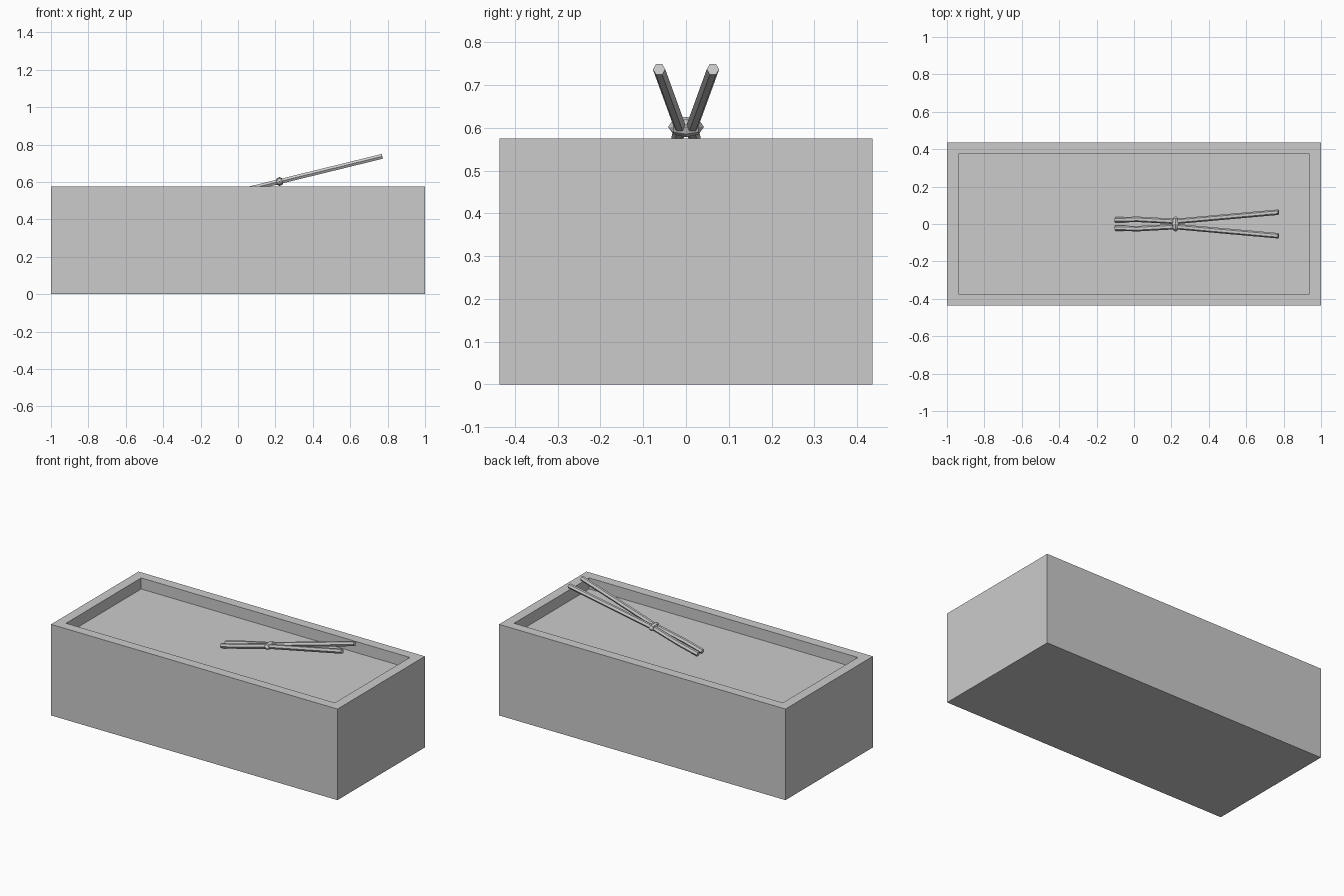
import bpy, bmesh
from math import cos, sin, pi
from mathutils import Matrix, Vector

cube = bpy.data.objects.get("Cube")
if cube:
    bpy.data.objects.remove(cube, do_unlink=True)

GREY = (0.6, 0.6, 0.6, 1)
grey = bpy.data.materials.new("plain grey")
grey.use_nodes = True
grey.diffuse_color = GREY
grey.node_tree.nodes["Principled BSDF"].inputs["Base Color"].default_value = GREY


def make_object(name, bm):
    bmesh.ops.recalc_face_normals(bm, faces=bm.faces[:])
    mesh = bpy.data.meshes.new(name)
    bm.to_mesh(mesh)
    bm.free()
    mesh.materials.append(grey)
    obj = bpy.data.objects.new(name, mesh)
    bpy.context.collection.objects.link(obj)
    return obj


# Trough: a solid block with a shallow recess in its top
WIDTH, DEPTH, HEIGHT = 2.0, 0.872, 0.575
RIM, FLOOR = 0.087, 0.505
bm = bmesh.new()
bmesh.ops.create_cube(bm, size=1, matrix=Matrix.Translation((0, 0, HEIGHT / 2))
                      @ Matrix.Diagonal((WIDTH, DEPTH, HEIGHT, 1)))
top = max(bm.faces, key=lambda f: f.calc_center_median().z)
bmesh.ops.inset_individual(bm, faces=[top], thickness=RIM)
sunk = bmesh.ops.extrude_discrete_faces(bm, faces=[top])["faces"][0]
for v in sunk.verts:
    v.co.z = FLOOR
make_object("trough", bm)

# Tongs: two mirrored six-sided arms that lean on the recess floor
PIVOT = Vector((0.222, 0, 0.602))
SLOPE = 0.245
ARM_PATH = [(-0.1, 0.022), (0.02, 0.025), (0.222, 0.014), (0.772, 0.063)]


def tong_arm(name, side, radius=0.0145):
    bm = bmesh.new()
    rings = []
    for x, y in ARM_PATH:
        centre = Vector((x, side * y, PIVOT.z + (x - PIVOT.x) * SLOPE))
        ring = []
        for i in range(6):
            a = i * pi / 3
            dy, dz = radius * cos(a), radius * sin(a)
            ring.append(bm.verts.new(centre + Vector((-dz * SLOPE, dy, dz))))
        rings.append(ring)
    for a, b in zip(rings, rings[1:]):
        for i in range(6):
            j = (i + 1) % 6
            bm.faces.new((a[i], a[j], b[j], b[i]))
    bm.faces.new(rings[0])
    bm.faces.new(rings[-1])
    make_object(name, bm)


tong_arm("left_tong_arm", 1)
tong_arm("right_tong_arm", -1)

# Faceted rivet that joins the arms
bm = bmesh.new()
bmesh.ops.create_uvsphere(bm, u_segments=8, v_segments=4, radius=1,
                          matrix=Matrix.Translation(PIVOT)
                          @ Matrix.Diagonal((0.022, 0.042, 0.024, 1))
                          @ Matrix.Rotation(pi / 2, 4, "X"))
make_object("tong_rivet", bm)
